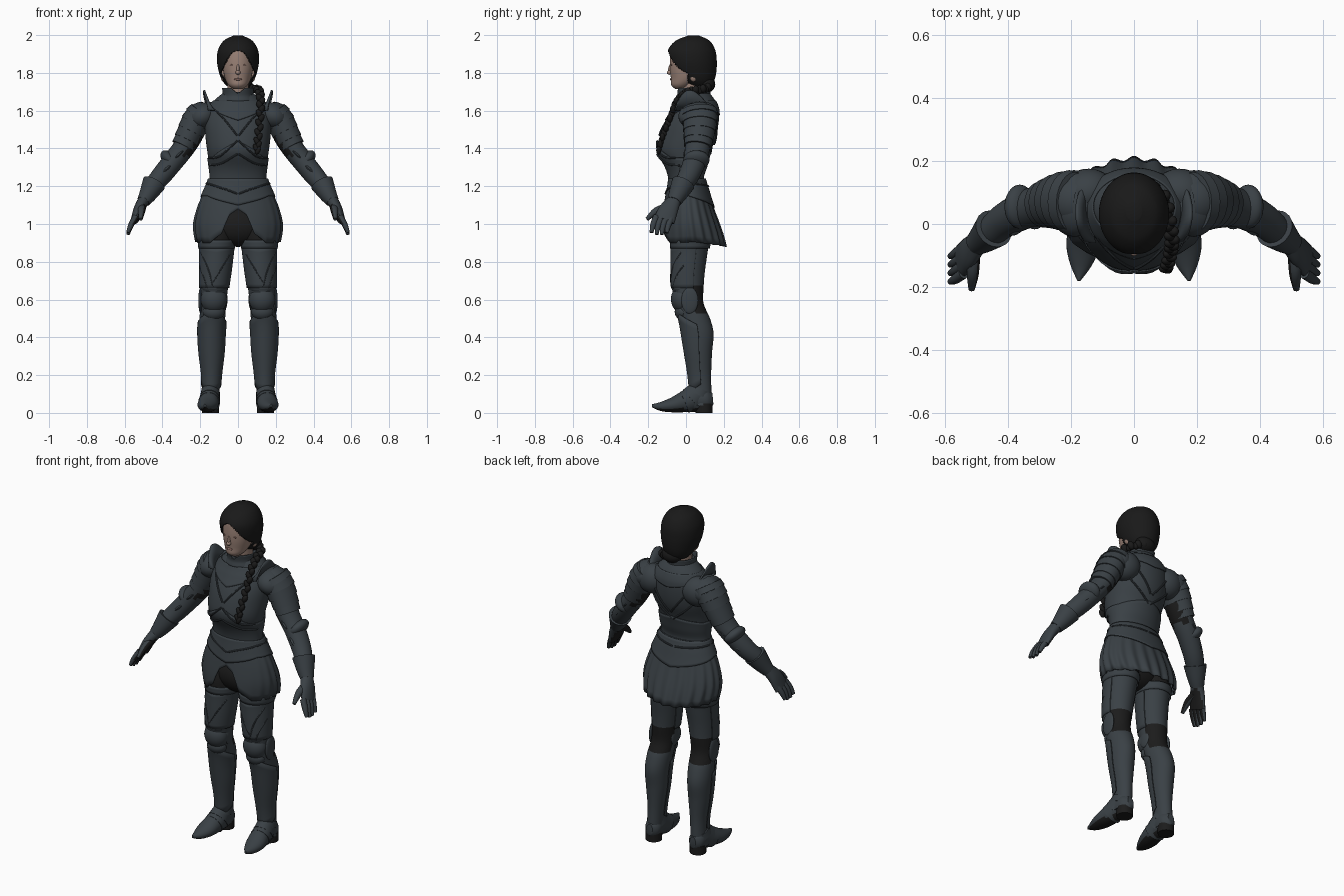
import bpy, bmesh
from math import sin, cos, pi
from mathutils import Vector, Matrix, Euler

if "Cube" in bpy.data.objects:
    bpy.data.objects.remove(bpy.data.objects["Cube"])


def material(name, *rgb):
    m = bpy.data.materials.new(name)
    m.use_nodes = True
    m.diffuse_color = (*rgb, 1)
    shader = next(n for n in m.node_tree.nodes if n.type == "BSDF_PRINCIPLED")
    shader.inputs["Base Color"].default_value = (*rgb, 1)
    shader.inputs["Roughness"].default_value = .7
    return m


steel = material("steel", .042, .052, .060)
trim = material("dark_steel", .036, .044, .051)
cloth = material("black_cloth", .011, .011, .011)
hair = material("black_hair", .010, .010, .010)
skin = material("skin", .32, .22, .18)
lip = material("lips", .26, .15, .125)
made = []


def at(rows, k):
    """Smoothly interpolated row at fractional index k."""
    i = min(int(k), len(rows) - 2)
    f = k - i
    p = [rows[max(0, min(j, len(rows) - 1))] for j in range(i - 1, i + 3)]
    return [b + .5 * f * (c - a + f * (2*a - 5*b + 4*c - d + f * (3*(b - c) + d - a)))
            for a, b, c, d in zip(*p)]


def linear(x, pts):
    for (a, u), (b, v) in zip(pts, pts[1:]):
        if x <= b:
            return u + (v - u) * (x - a) / (b - a)
    return pts[-1][1]


def on_shell(rows, z, a, off=0):
    """Point on a standing shape; angle 0 is the front, + is the left."""
    i = next((j for j in range(len(rows) - 2) if z <= rows[j + 1][2]), len(rows) - 2)
    f = (z - rows[i][2]) / (rows[i + 1][2] - rows[i][2])
    cx, cy, _, rx, ry = at(rows, i + max(0, min(1, f)))
    return Vector((cx + (rx + off) * sin(a), cy - (ry + off) * cos(a), z))


def tube(bm, rows, ref=None, n=20, sub=4):
    """Loft of ellipses (x, y, z, radius, radius); level rings without ref."""
    rings, steps = [], (len(rows) - 1) * sub
    for s in range(steps + 1):
        k = s / sub
        r = at(rows, k)
        u, v = Vector((1, 0, 0)), Vector((0, 1, 0))
        if ref:
            t = Vector(at(rows, k + .01)[:3]) - Vector(at(rows, k - .01)[:3])
            u = t.cross(Vector(ref)).normalized()
            v = u.cross(t).normalized()
        rings.append([bm.verts.new(Vector(r[:3]) + u * r[3] * cos(2*pi*i/n) + v * r[4] * sin(2*pi*i/n))
                      for i in range(n)])
    for p, q in zip(rings, rings[1:]):
        for i in range(n):
            bm.faces.new((p[i], p[(i + 1) % n], q[(i + 1) % n], q[i]))
    bm.faces.new(rings[0])
    bm.faces.new(rings[-1])


def sheet(bm, rows, top, bottom, off=.006, reach=pi, ripple=None, na=96, nv=10):
    """Plate wrapped round a shape between two edge curves."""
    grid = []
    for i in range(na + 1):
        a = reach * (2 * i / na - 1)
        hi, lo = top(a), bottom(a)
        grid.append([bm.verts.new(on_shell(rows, hi + (lo - hi) * j / nv, a,
                     off + (ripple(a, j / nv) if ripple else 0))) for j in range(nv + 1)])
    for p, q in zip(grid, grid[1:]):
        for j in range(nv):
            bm.faces.new((p[j], p[j + 1], q[j + 1], q[j]))
    bmesh.ops.remove_doubles(bm, verts=bm.verts, dist=.0001)


def ball(bm, c, r, rot=(0, 0, 0)):
    bmesh.ops.create_uvsphere(bm, u_segments=24, v_segments=14, radius=1,
                              matrix=Matrix.LocRotScale(Vector(c), Euler(rot), Vector(r)))


def ridge(bm, rows, path, r=.005, off=.004):
    """Raised line over a shape through (angle, height) points."""
    pts = [at(path, k / 5) for k in range((len(path) - 1) * 5 + 1)]
    tube(bm, [(*on_shell(rows, z, a, off), r, r) for a, z in pts], (0, 1, 0), 8, 1)


def lames(bm, rows, n, ref=(0, 1, 0)):
    """Row of overlapping flared plates along a limb."""
    step = (len(rows) - 1) / n
    for i in range(n):
        p, q = at(rows, i * step), at(rows, min((i + 1.1) * step, len(rows) - 1))
        tube(bm, [p, q[:3] + [q[3] * 1.07, q[4] * 1.07]], ref, 24, 2)


def build(name, make, mat, pair=False, alt=None, rule=None, thick=0):
    bm = bmesh.new()
    make(bm)
    bmesh.ops.recalc_face_normals(bm, faces=bm.faces)
    bm.normal_update()
    for f in bm.faces:
        f.material_index = int(bool(rule and rule(f.calc_center_median(), f.normal)))
    for prefix, s in (("left_", 1), ("right_", -1)) if pair else (("", 1),):
        b = bm.copy()
        if s < 0:
            bmesh.ops.scale(b, vec=(-1, 1, 1), verts=b.verts)
            bmesh.ops.reverse_faces(b, faces=b.faces)
        me = bpy.data.meshes.new(prefix + name)
        b.to_mesh(me)
        b.free()
        for m in (mat, alt) if alt else (mat,):
            me.materials.append(m)
        ob = bpy.data.objects.new(prefix + name, me)
        bpy.context.collection.objects.link(ob)
        if thick:
            ob.modifiers.new("thickness", "SOLIDIFY").thickness = thick
        made.append(ob)
    bm.free()


def many(fn, *argsets):
    return lambda bm: [fn(bm, *a) for a in argsets]


# Torso armour
torso = [(0, .01, 1.18, .155, .095), (0, 0, 1.24, .145, .088), (0, 0, 1.3, .15, .106),
         (0, -.01, 1.38, .162, .138), (0, .01, 1.46, .172, .15), (0, .03, 1.54, .175, .142),
         (0, .05, 1.61, .16, .12), (0, .055, 1.66, .12, .095), (0, .045, 1.7, .07, .075)]
build("cuirass", lambda bm: tube(bm, torso, n=48), steel)
build("waist_plate", lambda bm: sheet(bm, torso, lambda a: 1.35 + .09 * max(0, 1 - abs(a)) + .03 * max(0, abs(a) - 2),
      lambda a: 1.21), steel, thick=.005)
build("gorget", lambda bm: sheet(bm, torso, lambda a: 1.655, lambda a: 1.61 - .06 * max(0, 1 - abs(a)) - .03 * max(0, abs(a) - 2)),
      steel, thick=.005)
for s, side in ((1, "left"), (-1, "right")):
    build(side + "_cuirass_ridges", many(ridge,
          (torso, [(s*.75, 1.6), (s*.4, 1.55), (s*.03, 1.47)]),
          (torso, [(s*1.2, 1.35), (s*.6, 1.36), (s*.02, 1.44)], .005, .008), (torso, [(s*1.3, 1.31), (s*.6, 1.32), (s*.02, 1.37)], .005, .008),
          (torso, [(s*2.2, 1.62), (s*2.6, 1.53), (s*3.1, 1.42)]), (torso, [(s*2, 1.56), (s*2.4, 1.47), (s*3.1, 1.37)])), trim)
collar = [(0, .045, 1.65, .085, .085), (0, .042, 1.68, .07, .075), (0, .04, 1.73, .073, .08)]
build("collar", lambda bm: sheet(bm, collar, lambda a: 1.72 - .03 * max(0, 1 - abs(a) * 2), lambda a: 1.65), steel, thick=.006)

# Skirt of plates with a front opening
skirt = [(0, .04, .86, .205, .172), (0, .035, .92, .225, .165), (0, .025, 1, .234, .15),
         (0, .015, 1.1, .21, .125), (0, .01, 1.18, .175, .105), (0, .005, 1.25, .148, .09)]
hem = [(0, 1.08), (.2, 1.05), (.38, .95), (.75, .9), (1.1, .9), (1.6, .905), (2.3, .89), (pi, .88)]
build("skirt", lambda bm: sheet(bm, skirt, lambda a: 1.24, lambda a: linear(abs(a), hem), 0, pi,
      lambda a, v: .007 * v * cos(a * 20) * min(1, max(0, abs(a) - .7)), 160), steel, thick=.006)
build("hip_plate", lambda bm: sheet(bm, skirt, lambda a: 1.24,
      lambda a: 1.1 + .05 * min(1, abs(a)) - .04 * max(0, abs(a) - 1.6), .009), steel, thick=.006)
build("hip_trim", lambda bm: [ridge(bm, skirt, [(s*.02, 1.16), (s*.5, 1.19), (s*1.4, 1.215), (s*3.1, 1.2)], .005, .01)
      for s in (1, -1)], trim)
build("pelvis", lambda bm: ball(bm, (0, .02, .99), (.15, .1, .11)), cloth)

# Legs
leg = [(.147, .08, .04, .045, .055), (.143, .08, .1, .043, .055), (.14, .075, .2, .046, .058),
       (.14, .068, .32, .06, .07), (.14, .064, .42, .066, .082), (.136, .047, .5, .068, .08),
       (.13, .017, .58, .068, .076), (.126, .01, .66, .073, .083), (.12, .012, .75, .08, .088),
       (.114, .02, .85, .086, .094), (.11, .025, .95, .092, .1), (.09, .025, 1.05, .07, .07)]
build("leg", lambda bm: tube(bm, leg, n=32, sub=6), steel, True, cloth,
      lambda c, n: c.z > .9 or (.53 < c.z < .68 and n.y > .1))
build("thigh_plate", lambda bm: sheet(bm, leg, lambda a: .87 + .03 * abs(sin(a / 2)), lambda a: .66, .007, 1.9),
      steel, True, thick=.004)
build("thigh_band", lambda bm: sheet(bm, leg, lambda a: .915, lambda a: .87, .009, pi, None, 48, 3), steel, True, thick=.004)
build("shin_plate", lambda bm: sheet(bm, leg, lambda a: .55 - .05 * abs(a), lambda a: .15 - .04 * cos(a), .006, 1.6),
      steel, True, thick=.004)
build("leg_ridges", many(ridge, (leg, [(1.1, .85), (.5, .77), (.1, .67)]), (leg, [(-.9, .84), (-.4, .77), (.1, .69)]),
      (leg, [(1.3, .78), (.8, .72), (.5, .66)]), (leg, [(-.8, .5), (0, .4), (.8, .5)]),
      (leg, [(0, .42), (0, .3), (0, .14)])), trim, True)
build("knee_plate", many(ball, ((.128, -.02, .6), (.07, .06, .072), (.1, 0, 0)), ((.129, -.015, .535), (.058, .045, .045)),
      ((.126, -.025, .665), (.066, .052, .04))), steel, True)
build("knee_wing", many(ball, ((.198, .02, .595), (.012, .045, .07)), ((.066, .01, .6), (.01, .035, .05))), steel, True)

# Feet
foot = [(.143, .142, .075, .02, .03), (.144, .11, .072, .045, .058), (.147, .05, .072, .048, .066),
        (.153, -.01, .058, .053, .056), (.162, -.07, .042, .053, .04), (.169, -.13, .034, .034, .025),
        (.175, -.18, .038, .005, .008)]
build("shoe", lambda bm: tube(bm, foot, (0, 0, 1), 24), steel, True, cloth, lambda c, n: n.z < -.6)
build("heel", lambda bm: tube(bm, [(.146, .095, 0, .045, .045), (.146, .095, .05, .045, .045)], n=20, sub=1), cloth, True)
build("ankle_plate", lambda bm: lames(bm, [(.146, .075, .13, .046, .058), (.147, .05, .085, .05, .066),
      (.153, -.01, .055, .054, .055)], 3, (0, 0, 1)), steel, True)

# Arms
arm = [(.17, .07, 1.58, .07, .085), (.215, .075, 1.56, .072, .08), (.25, .07, 1.47, .064, .071),
       (.29, .06, 1.4, .058, .066), (.345, .045, 1.33, .056, .061), (.41, .012, 1.25, .053, .055),
       (.46, -.03, 1.19, .045, .047), (.5, -.062, 1.12, .034, .036)]
build("arm", lambda bm: tube(bm, arm, (0, 1, 0)), steel, True, cloth, lambda c, n: n.x < -.3 and c.z > 1.36)
build("upper_arm_plates", lambda bm: lames(bm, [(.19, .07, 1.6, .066, .095), (.22, .073, 1.55, .074, .09),
      (.255, .07, 1.48, .068, .08), (.29, .062, 1.41, .06, .069)], 5), steel, True)
build("shoulder_plate", many(ball, ((.19, .065, 1.57), (.084, .106, .07), (0, .5, 0)),
      ((.15, .1, 1.56), (.09, .075, .085), (0, .3, -.2))), steel, True)
build("elbow_plate", many(ball, ((.362, .055, 1.34), (.036, .07, .06), (0, .75, 0)),
      ((.315, .052, 1.365), (.063, .069, .014), (0, .75, 0)), ((.385, .025, 1.285), (.059, .062, .016), (0, .75, 0))), steel, True)
build("gauntlet_cuff", lambda bm: tube(bm, [(.5, -.062, 1.12, .036, .038), (.475, -.042, 1.16, .048, .05),
      (.445, -.015, 1.215, .063, .063)], (0, 1, 0), 24), steel, True)


def shoulder_fin(bm):
    rows = []
    for i in range(17):
        t = i / 16
        rise = .105 * sin(pi * t ** .75)
        rows.append([bm.verts.new((.12 + .037 * v + .02 * sin(pi * t), -.06 + .2 * t, 1.605 + rise * v)) for v in (0, .5, 1)])
    for p, q in zip(rows, rows[1:]):
        for j in (0, 1):
            bm.faces.new((p[j], p[j + 1], q[j + 1], q[j]))


build("shoulder_fin", shoulder_fin, steel, True, thick=.01)


def hand(bm):
    tube(bm, [(.495, -.057, 1.13, .032, .034), (.524, -.09, 1.08, .028, .05), (.547, -.115, 1.02, .021, .056)], (0, 1, 0))
    for i in range(4):
        y = -.156 + .027 * i
        tube(bm, [(.54, y, 1.04, .017, .018), (.566, y - .018, .995, .015, .016),
                  (.583, y - .027, .955 - .012 * sin(i), .009, .01)], (0, 1, 0), 10)
    tube(bm, [(.508, -.09, 1.09, .022, .022), (.511, -.155, 1.07, .02, .02), (.515, -.207, 1.025, .01, .01)], (1, 0, 0), 10)


build("gauntlet_hand", hand, steel, True, cloth, lambda c, n: n.x < -.6 and c.z < 1.1)

# Head and neck
build("neck", lambda bm: tube(bm, [(0, .045, 1.66, .058, .062), (0, .035, 1.78, .055, .06)]), skin)
build("head", lambda bm: tube(bm, [(0, -.035, 1.715, .025, .022), (0, -.022, 1.735, .05, .056), (0, 0, 1.77, .069, .08),
      (0, 0, 1.82, .079, .085), (0, .005, 1.88, .082, .09), (0, .01, 1.93, .075, .085), (0, .02, 1.965, .04, .05)], n=32), skin)
build("nose", many(ball, ((0, -.086, 1.802), (.013, .016, .012)), ((0, -.082, 1.822), (.008, .012, .03), (-.2, 0, 0))), skin)
build("mouth", lambda bm: ball(bm, (0, -.079, 1.766), (.02, .006, .006)), lip)
build("eye", lambda bm: ball(bm, (.031, -.077, 1.842), (.013, .004, .004)), lip, True)
build("ear", lambda bm: ball(bm, (.08, .04, 1.785), (.012, .022, .03)), skin, True)


# Hair with a face opening, bun and braid
def hair_cap(bm):
    tube(bm, [(0, .075, 1.73, .06, .06), (0, .06, 1.76, .084, .09), (0, .045, 1.8, .1, .115),
              (0, .035, 1.86, .111, .128), (0, .03, 1.92, .106, .125), (0, .035, 1.97, .076, .09),
              (0, .04, 1.997, .025, .03)], n=96, sub=14)
    gone = [f for f in bm.faces for c in [f.calc_center_median()]
            if c.y < .01 and c.z < 1.92 - 14 * c.x ** 2]
    bmesh.ops.delete(bm, geom=gone, context="FACES")


def braid(bm):
    path = [(.03, .13, 1.73), (.09, .09, 1.715), (.112, .01, 1.7), (.12, -.05, 1.65),
            (.117, -.085, 1.56), (.108, -.125, 1.46), (.1, -.145, 1.39)]
    for i in range(25):
        x, y, z = at(path, i / 4)
        s = (-1) ** i
        ball(bm, (x + s * .006, y, z), (.02 - .0003 * i, .02 - .0003 * i, .024), (0, s * .5, 0))


build("hair_cap", hair_cap, hair, thick=.008)
build("hair_bun", lambda bm: ball(bm, (.015, .11, 1.74), (.06, .045, .045)), hair)
build("braid", braid, hair)

# Smooth shading with crisp plate edges
bpy.ops.object.select_all(action="DESELECT")
for ob in made:
    ob.select_set(True)
bpy.context.view_layer.objects.active = made[0]
bpy.ops.object.shade_smooth_by_angle(angle=.7)
